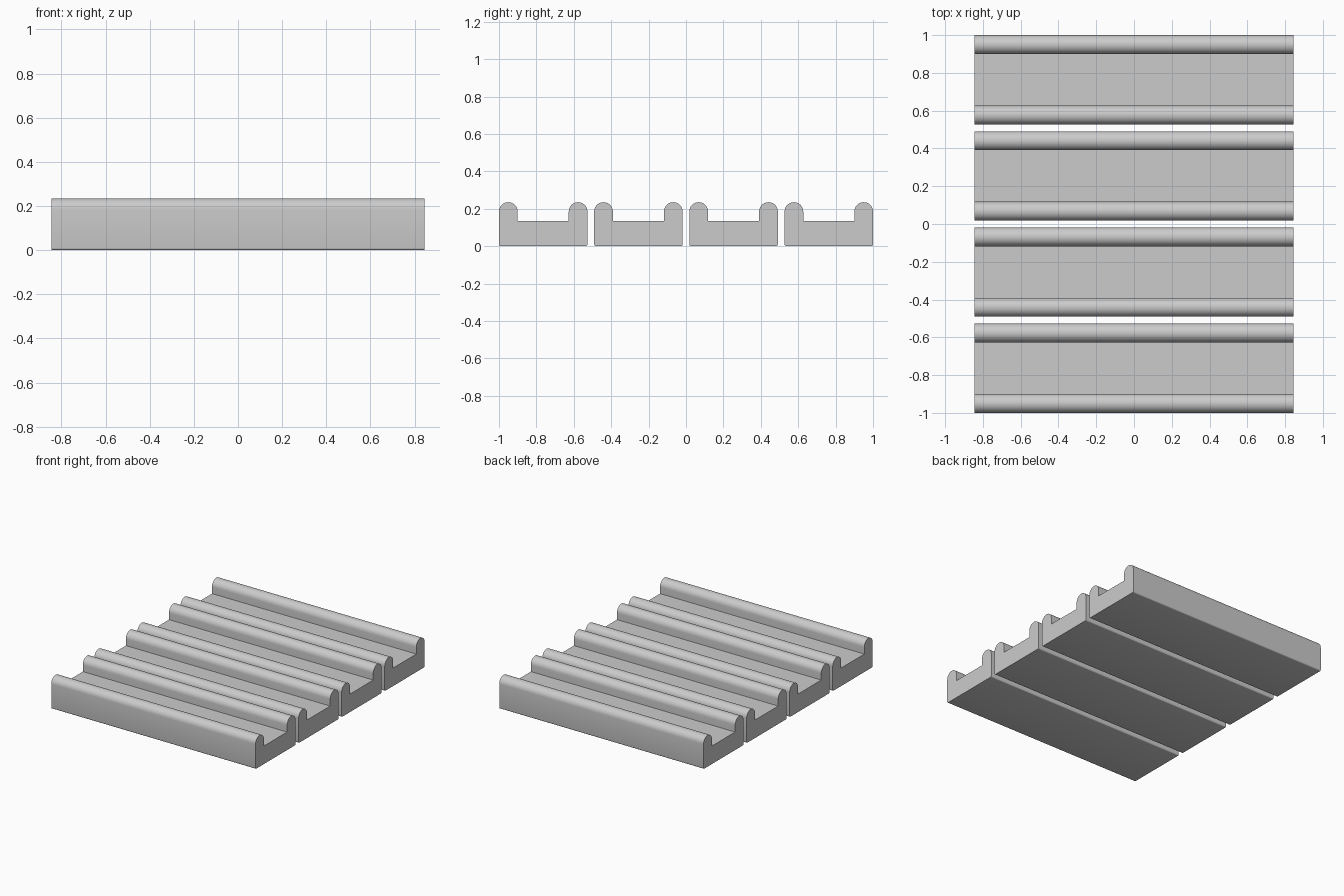
import bpy, math

cube = bpy.data.objects.get("Cube")
if cube:
    bpy.data.objects.remove(cube, do_unlink=True)

# Overall dimensions
HALF_LENGTH = 0.845
WIDTH = 0.473
PITCH = (2 - WIDTH) / 3
FLOOR = 0.135
HEIGHT = 0.235
RADIUS = 0.05
EDGE = 0.01

grey = bpy.data.materials.new("plain grey")
grey.use_nodes = True
colour = (0.6, 0.6, 0.6, 1)
grey.diffuse_color = colour
grey.node_tree.nodes["Principled BSDF"].inputs["Base Color"].default_value = colour


def arc(cy, cz, r, start, end, steps):
    angles = [math.radians(start + (end - start) * i / steps) for i in range(steps + 1)]
    return [(cy + r * math.cos(a), cz + r * math.sin(a)) for a in angles]


def channel_profile():
    """Half outline from the bottom edge over the rounded rim, then mirrored."""
    half = WIDTH / 2
    right = arc(half - EDGE, EDGE, EDGE, -90, 0, 4)
    right += arc(half - RADIUS, HEIGHT - RADIUS, RADIUS, 0, 180, 20)
    right.append((half - 2 * RADIUS, FLOOR))
    return right + [(-y, z) for y, z in reversed(right)]


def extrude_channel(name, y_centre):
    outline = channel_profile()
    n = len(outline)
    verts = [(x, y, z) for x in (-HALF_LENGTH, HALF_LENGTH) for y, z in outline]
    faces = [(i, (i + 1) % n, (i + 1) % n + n, i + n) for i in range(n)]
    faces = [f[::-1] for f in faces]
    faces += [tuple(reversed(range(n))), tuple(range(n, 2 * n))]
    mesh = bpy.data.meshes.new(name)
    mesh.from_pydata(verts, [], faces)
    mesh.materials.append(grey)
    obj = bpy.data.objects.new(name, mesh)
    obj.location.y = y_centre
    bpy.context.collection.objects.link(obj)

    # Consistent outward normals, smooth rims with sharp corners
    bpy.ops.object.select_all(action='DESELECT')
    obj.select_set(True)
    bpy.context.view_layer.objects.active = obj
    bpy.ops.object.mode_set(mode='EDIT')
    bpy.ops.mesh.select_all(action='SELECT')
    bpy.ops.mesh.normals_make_consistent(inside=False)
    bpy.ops.object.mode_set(mode='OBJECT')
    bpy.ops.object.shade_smooth_by_angle(angle=math.radians(35))


# Four parallel channels, front to back
for k in range(4):
    extrude_channel(f"channel_{k + 1}", (k - 1.5) * PITCH)
